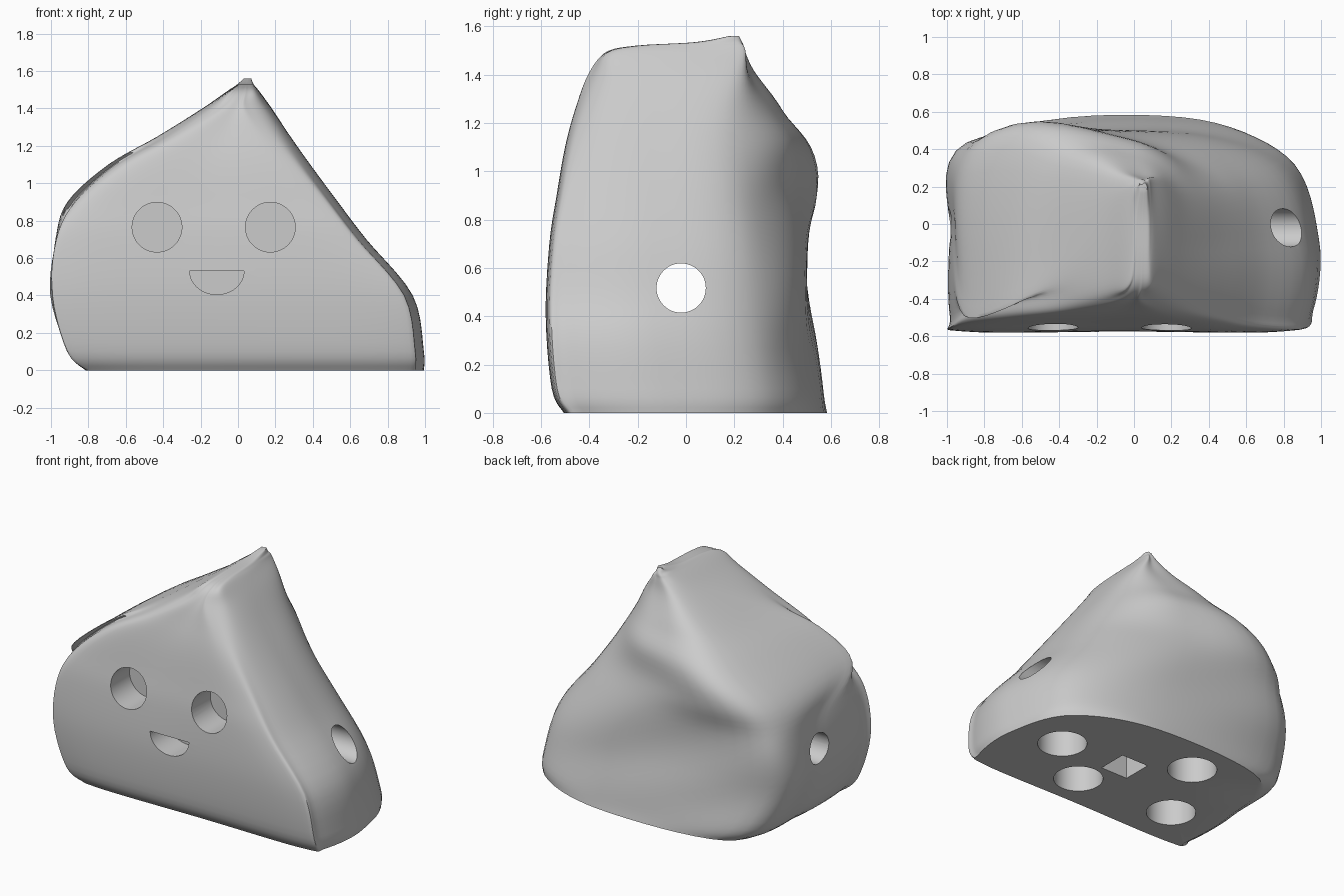
import bpy, bmesh, math
from mathutils import Vector

if "Cube" in bpy.data.objects:
    bpy.data.objects.remove(bpy.data.objects["Cube"])

stone = bpy.data.materials.new("stone grey")
stone.use_nodes = True
stone.diffuse_color = (0.6, 0.6, 0.6, 1)
stone.node_tree.nodes["Principled BSDF"].inputs["Base Color"].default_value = (0.6, 0.6, 0.6, 1)

# Levels: z, x min, x max, y front, back-right corner x y, y back, back-left corner x y
LEVELS = [
    (0, -.8, .985, -.5, .82, .35, .57, -.64, .5),
    (.1, -.9, .985, -.55, .81, .36, .555, -.78, .48),
    (.4, -.98, .925, -.575, .74, .3, .515, -.9, .42),
    (.7, -.965, .68, -.56, .54, .28, .485, -.87, .44),
    (.9, -.91, .53, -.53, .42, .24, .47, -.81, .455),
    (1.1, -.69, .385, -.495, .32, .2, .455, -.57, .45),
    (1.25, -.43, .28, -.455, .24, .19, .35, -.36, .355),
    (1.4, -.19, .18, -.4, .16, .21, .265, -.14, .27),
    (1.49, -.06, .115, -.33, .1, .22, .24, -.02, .235),
    (1.52, -.015, .09, -.2, .085, .215, .235, .015, .23),
    (1.535, .005, .08, .04, .075, .21, .23, .03, .225),
    (1.56, .03, .07, .18, .07, .2, .22, .04, .21),
]


def spline(a, b, c, d, t):
    """Smooth curve through b and c."""
    return b + (c - a) * t / 2 + (a * 2 - b * 5 + c * 4 - d) * t * t / 2 + (b * 3 - a - c * 3 + d) * t ** 3 / 2


def clamp(value, low=0, high=1):
    return max(low, min(high, value))


def section(z, xl, xr, yf, rx, ry, yb, lx, ly):
    """Closed outline of the stone at one height."""
    width = xr - xl
    c = min(.08, .2 * width, .3 * (ry - yf))
    # The upper left slope steps down in front of a diagonal ridge
    upper = clamp((z - .7) * 5)
    step = .035 * upper * clamp(width * 2)
    ridge = clamp(.85 * xl + .16, yf + c + .03, ly - .04)
    mid = (yf + ly) / 2 * (1 - upper) + ridge * upper
    soft = min(.03, .1 * width)
    pts = [(xl + c + step, yf), ((xl + xr) / 2, yf), (xr - 1.4 * c - soft, yf), (xr - soft, yf + c),
           (xr, (yf + ry) / 2), (rx, ry), (lx + .62 * (rx - lx), yb),
           (lx, ly), (xl, mid), (xl + step, yf + c)]
    pts = [Vector((x, y, z)) for x, y in pts]
    n = len(pts)
    return [spline(pts[i - 1], pts[i], pts[(i + 1) % n], pts[(i + 2) % n], k / 8)
            for i in range(n) for k in range(8)]


def new_object(name, bm):
    bmesh.ops.recalc_face_normals(bm, faces=bm.faces[:])
    mesh = bpy.data.meshes.new(name)
    bm.to_mesh(mesh)
    bm.free()
    mesh.materials.append(stone)
    obj = bpy.data.objects.new(name, mesh)
    bpy.context.collection.objects.link(obj)
    return obj


def fold(p):
    """Gentle diagonal folds across the back."""
    weight = clamp((p.y - .1) * 4) * clamp(p.z * 3) * clamp((1.5 - p.z) * 4)
    p.y += .01 * weight * math.sin(11 * p.z + 5 * p.x)
    return p


# Stone body: lofted sections
rings = [section(*level) for level in LEVELS]
last = len(rings) - 1
smooth_rings = []
for i in range(last):
    for k in range(5):
        near = [rings[clamp(j, 0, last)] for j in (i - 1, i, i + 1, i + 2)]
        smooth_rings.append([fold(spline(*four, k / 5)) for four in zip(*near)])
smooth_rings.append(rings[last])
bm = bmesh.new()
loops = [[bm.verts.new(p) for p in ring] for ring in smooth_rings]
for low, high in zip(loops, loops[1:]):
    for i in range(len(low)):
        bm.faces.new((low[i - 1], low[i], high[i], high[i - 1]))
bm.faces.new(loops[0][::-1])
bm.faces.new(loops[-1])
body = new_object("stone_body", bm)


def cut(outline, start, depth):
    """Sink a pocket of the given outline along a depth vector."""
    bm = bmesh.new()
    face = bm.faces.new([bm.verts.new(Vector(start) + Vector(p)) for p in outline])
    made = bmesh.ops.extrude_face_region(bm, geom=[face])["geom"]
    bmesh.ops.translate(bm, vec=depth, verts=[g for g in made if isinstance(g, bmesh.types.BMVert)])
    cutter = new_object("pocket_cutter", bm)
    cutter.hide_render = True
    mod = body.modifiers.new("pocket", "BOOLEAN")
    mod.operation, mod.solver, mod.object = "DIFFERENCE", "EXACT", cutter
    bpy.context.view_layer.objects.active = body
    bpy.ops.object.modifier_apply(modifier=mod.name)
    bpy.data.objects.remove(cutter)


def arc(ru, rv, axis, turn=1, count=48):
    """Outline points of a circle, or part of one, facing along an axis."""
    steps = count if turn == 1 else count + 1
    out = []
    for i in range(steps):
        a = -2 * math.pi * turn * i / count
        u, v = ru * math.cos(a), rv * math.sin(a)
        out.append({"x": (0, u, v), "y": (u, 0, v), "z": (u, v, 0)}[axis])
    return out


# Eyes and mouth
for x in (-.433, .173):
    cut(arc(.133, .133, "y"), (x, -.8, .765), (0, .445, 0))
cut(arc(.145, .125, "y", .5), (-.113, -.8, .53), (0, .42, 0))

# Tunnel from side to side
cut(arc(.102, .102, "x"), (-1.3, -.02, .517), (2.6, 0, 0))

# Sockets under the base
for x, y in ((-.48, -.2), (.26, -.25), (.63, .03), (-.23, .31)):
    cut(arc(.16, .16, "z"), (x, y, -.2), (0, 0, .45))
h = .105
cut([(-h, -h, 0), (h, -h, 0), (h, h, 0), (-h, h, 0)], (.13, .06, -.2), (0, 0, .5))

# Shading
bpy.ops.object.select_all(action="DESELECT")
body.select_set(True)
bpy.context.view_layer.objects.active = body
bpy.ops.object.shade_smooth_by_angle(angle=math.radians(40))
